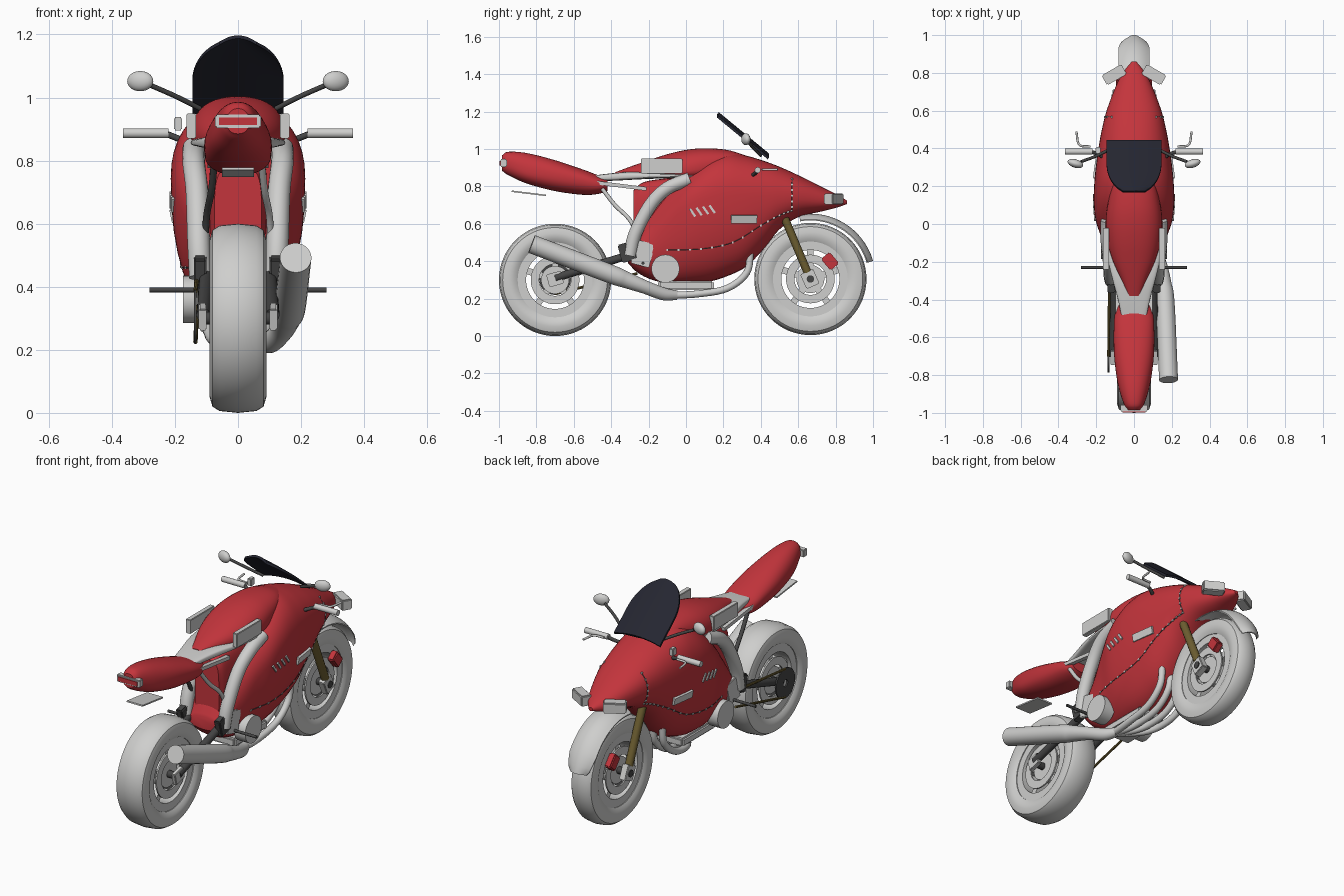
import bpy, bmesh
from math import sin, cos, pi, radians, sqrt, copysign
from mathutils import Vector, Matrix, Euler
from mathutils.bvhtree import BVHTree

cube = bpy.data.objects.get("Cube")
if cube:
    bpy.data.objects.remove(cube, do_unlink=True)


def material(name, color, rough=0.5):
    m = bpy.data.materials.new(name)
    m.use_nodes = True
    m.diffuse_color = (*color, 1)
    node = m.node_tree.nodes["Principled BSDF"]
    node.inputs["Base Color"].default_value = (*color, 1)
    node.inputs["Roughness"].default_value = rough
    return m


RED = material("paint red", (0.55, 0.035, 0.045))
GREY = material("light grey", (0.62, 0.62, 0.61))
STEEL = material("dark steel", (0.06, 0.06, 0.06))
GOLD = material("fork gold", (0.15, 0.11, 0.03))
BLACK = material("screen black", (0.018, 0.019, 0.03))


def finish(name, bm, mat, angle=35):
    bmesh.ops.remove_doubles(bm, verts=bm.verts, dist=1e-5)
    bmesh.ops.recalc_face_normals(bm, faces=bm.faces)
    me = bpy.data.meshes.new(name)
    bm.to_mesh(me)
    bm.free()
    me.materials.append(mat)
    me.shade_smooth()
    me.set_sharp_from_angle(angle=radians(angle))
    ob = bpy.data.objects.new(name, me)
    bpy.context.collection.objects.link(ob)
    return ob


def skin(name, rings, mat, loop=False, angle=35):
    """Bridge closed rings of points; either cap the ends or join them."""
    bm = bmesh.new()
    vs = [[bm.verts.new(p) for p in r] for r in rings]
    n = len(vs[0])
    pairs = list(zip(vs, vs[1:])) + ([(vs[-1], vs[0])] if loop else [])
    for a, b in pairs:
        for i in range(n):
            j = (i + 1) % n
            bm.faces.new((a[i], a[j], b[j], b[i]))
    if not loop:
        bm.faces.new(vs[0])
        bm.faces.new(vs[-1])
    return finish(name, bm, mat, angle)


def smooth(keys, steps=6):
    """Catmull-Rom samples through tuples of any length."""
    k = [Vector(p) for p in keys]
    k = [k[0] * 2 - k[1]] + k + [k[-1] * 2 - k[-2]]
    out = []
    for a, b, c, d in zip(k, k[1:], k[2:], k[3:]):
        for s in range(steps):
            t = s / steps
            out.append((b * 2 + (c - a) * t + (a * 2 - b * 5 + c * 4 - d) * t**2
                        + (b * 3 - a - c * 3 + d) * t**3) / 2)
    return out + [k[-2]]


def loft(name, keys, mat, power=2.3, n=40):
    """Body shell from rows of y, bottom, top, half width, height of widest point."""
    rings = []
    for y, zb, zt, w, zw in smooth(keys):
        ring = []
        for i in range(n):
            c, s = cos(2 * pi * i / n), sin(2 * pi * i / n)
            h = zt - zw if s > 0 else zw - zb
            ring.append((copysign(abs(c) ** (2 / power), c) * w, y,
                         zw + copysign(abs(s) ** (2 / power), s) * h))
        rings.append(ring)
    return skin(name, rings, mat)


def tube(name, pts, r, mat, n=14, steps=6):
    """Round sweep; points may carry their own radius as a fourth value."""
    keys = [tuple(p) if len(p) == 4 else (*p, r) for p in pts]
    path = smooth(keys, steps if len(keys) > 2 else 1)
    rings = []
    for i, p in enumerate(path):
        d = (path[min(i + 1, len(path) - 1)] - path[max(i - 1, 0)]).xyz.normalized()
        q = d.to_track_quat('Z', 'Y')
        rings.append([p.xyz + q @ Vector((cos(2 * pi * k / n), sin(2 * pi * k / n), 0)) * p.w
                      for k in range(n)])
    return skin(name, rings, mat)


def lathe(name, center, profile, mat, n=64):
    """Spin a closed (x, radius) profile around the axle direction."""
    c = Vector(center)
    return skin(name, [[c + Vector((x, r * cos(a), r * sin(a))) for x, r in profile]
                       for a in (2 * pi * i / n for i in range(n))], mat, loop=True)


def box(name, loc, size, mat, rot=(0, 0, 0), bevel=0.0):
    bm = bmesh.new()
    m = Matrix.LocRotScale(Vector(loc), Euler([radians(a) for a in rot]), Vector(size))
    bmesh.ops.create_cube(bm, size=1, matrix=m)
    if bevel:
        bmesh.ops.bevel(bm, geom=bm.edges[:], offset=bevel, segments=2, affect='EDGES')
    return finish(name, bm, mat)


def ring_profile(w, r0, r1):
    return [(-w, r0), (w, r0), (w, r1), (-w, r1)]


# Wheels
def wheel(label, y, z, w):
    c = (0, y, z)
    tire = [(-w * .8, .2), (-w * .95, .22), (-w, .25), (-w * .9, .28), (-w * .65, .294), (0, .3)]
    lathe(label + "_tire", c, tire + [(-x, r) for x, r in tire[-2::-1]], GREY)
    lathe(label + "_rim", c, ring_profile(w * .75, .155, .21), GREY)
    lathe(label + "_hub", c, ring_profile(w * .6, 0, .075), GREY, 32)
    lathe(label + "_axle", c, ring_profile(.12, 0, .02), STEEL, 16)
    for s in (-1, 1):
        lathe(label + "_brake_disc", (s * w * .7, y, z), ring_profile(.004, .085, .13), GREY)
    for i in range(5):
        a = 72 * i + 18
        d = Vector((0, cos(radians(a)), sin(radians(a)))) * .115
        box(label + "_spoke", Vector(c) + d, (w, .11, .035), GREY, (a, 0, 0))


wheel("rear", -.7, .3, .09)
wheel("front", .665, .305, .068)

# Front fender
rings = []
for i in range(25):
    a = radians(16 + 84 * i / 24)
    w = .083 * min(1, .6 + .4 * sqrt(i / 5))
    row = [(w * k / 5, .349 - .03 * (k / 5) ** 2) for k in range(-5, 6)]
    row += [(x, r - .006) for x, r in reversed(row)]
    rings.append([(x, .665 + r * cos(a), .305 + r * sin(a)) for x, r in row])
skin("front_fender", rings, GREY)

# Fairing, tank, inner body, tail and seat
hull = loft("fairing", [
    (-.31, .39, .46, .09, .43), (-.26, .34, .55, .125, .44), (-.18, .3, .68, .14, .5),
    (-.08, .28, .79, .17, .62), (.02, .28, .88, .203, .7), (.12, .29, .95, .213, .74),
    (.22, .32, .98, .21, .75), (.32, .37, .965, .2, .75), (.42, .47, .935, .185, .75),
    (.5, .57, .905, .17, .75), (.6, .635, .86, .145, .75), (.72, .665, .8, .1, .73),
    (.8, .685, .76, .06, .72), (.86, .705, .725, .012, .715)], RED)
loft("tank", [
    (-.38, .86, .875, .03, .865), (-.3, .86, .905, .065, .865), (-.2, .85, .94, .11, .87),
    (-.1, .84, .972, .14, .87), (0, .83, .995, .15, .88), (.1, .83, 1.004, .14, .9),
    (.22, .85, .995, .11, .93), (.32, .9, .965, .06, .94)], RED)
loft("inner_body", [(-.28, .38, .78, .075, .6), (-.2, .36, .83, .09, .6),
                    (.1, .35, .86, .1, .6)], RED, 4)
loft("tail", [
    (-.985, .885, .965, .035, .92), (-.95, .86, .985, .055, .92), (-.85, .815, .978, .085, .88),
    (-.7, .775, .94, .105, .855), (-.55, .755, .89, .107, .83), (-.47, .76, .86, .1, .81),
    (-.42, .775, .845, .08, .81)], RED)
loft("seat", [
    (-.52, .83, .855, .06, .84), (-.4, .83, .87, .085, .85), (-.3, .835, .878, .112, .855),
    (-.2, .84, .875, .135, .855), (-.05, .845, .87, .15, .857), (.06, .85, .86, .13, .855)], GREY, 4)

# Windscreen
rings = []
for i in range(17):
    v = i / 16
    w = .145 * sqrt(1 - (max(0, v - .45) / .6) ** 2)
    row = [(w * k / 6, .445 - .27 * v, .975 + .222 * v - .02 * (k / 6) ** 2) for k in range(-6, 7)]
    rings.append(row + [(x, y - .008, z - .01) for x, y, z in reversed(row)])
skin("windscreen", rings, BLACK)

# Fairing fittings, placed on the shell surface
tree = BVHTree.FromPolygons([v.co.copy() for v in hull.data.vertices],
                            [p.vertices[:] for p in hull.data.polygons])


def on_hull(s, y, z):
    hit = tree.ray_cast(Vector((s, y, z)), Vector((-s, 0, 0)))[0]
    return hit or Vector((s * .15, y, z))


seam = smooth([(-.1, .46), (.08, .465), (.25, .5), (.4, .59), (.5, .645), (.565, .67)], 3)
seam += [Vector((.567, .69 + .03 * i)) for i in range(6)]
for s in (-1, 1):
    for y, z in seam:
        box("rivet", on_hull(s, y, z), (.008, .01, .01), GREY)
    tube("seam_line", [on_hull(s, y, z) for y, z in seam], .0025, STEEL, 6, 2)
    for i in range(4):
        box("vent", on_hull(s, .035 + .035 * i, .66 + .006 * i), (.012, .012, .05), GREY, (35, 0, 0))
    box("side_marker", on_hull(s, .31, .625), (.02, .14, .042), GREY, (0, s * 12, s * 8))
    box("headlight", (s * .105, .79, .732), (.12, .06, .06), GREY, (0, 0, -30 * s), .006)
    box("tank_panel", (s * .148, -.13, .91), (.03, .22, .08), GREY, (0, 0, 0), .003)

# Tail light and number plate
box("tail_light_housing", (0, -.975, .925), (.145, .035, .042), GREY, (0, 0, 0), .004)
box("tail_light_lens", (0, -.993, .925), (.12, .008, .024), RED)
box("number_plate", (0, -.84, .763), (.1, .185, .008), GREY, (-7, 0, 0))

for s in (-1, 1):
    # Frame and subframe
    tube("frame_spar", [(s * .12, -.3, .43), (s * .125, -.27, .55), (s * .13, -.19, .7),
                        (s * .14, -.1, .79), (s * .14, .02, .84)], .036, GREY)
    tube("subframe_strut", [(s * .075, -.45, .79), (s * .085, -.38, .7), (s * .1, -.3, .62),
                            (s * .105, -.24, .5)], .011, STEEL if s < 0 else GREY)
    box("seat_rail", (s * .085, -.36, .805), (.025, .3, .02), GREY, (-7, 0, 0))
    # Swingarm, pivot and foot pegs
    tube("swingarm", [(s * .1, -.28, .44), (s * .11, -.7, .31)], .022, STEEL)
    box("axle_block", (s * .112, -.7, .305), (.025, .08, .07), GREY, (15, 0, 0), .004)
    box("pivot_bracket", (s * .12, -.31, .45), (.04, .09, .1), STEEL, (15, 0, 0), .006)
    box("foot_plate", (s * .13, -.23, .44), (.02, .1, .13), GREY, (-15, 0, 0), .004)
    tube("foot_peg", [(s * .13, -.23, .39), (s * .28, -.23, .39)], .008, STEEL)
    lathe("engine_cover", (s * .14, -.11, .36), ring_profile(.035, 0, .075), GREY, 40)
    # Fork and brakes
    tube("fork_leg", [(s * .095, .515, .66), (s * .095, .65, .34)], .022, GOLD)
    box("fork_foot", (s * .095, .662, .305), (.04, .075, .085), GREY, (24, 0, 0), .004)
    box("brake_caliper", (s * .075, .77, .4), (.04, .06, .08), RED, (40, 0, 0), .006)
    # Handlebar, levers and mirrors
    tube("handlebar", [(s * .14, .34, .85), (s * .19, .37, .87), (s * .23, .383, .886)], .01, STEEL)
    tube("grip", [(s * .22, .383, .887), (s * .365, .383, .887)], .016, GREY)
    tube("lever", [(s * .23, .41, .89), (s * .29, .42, .89), (s * .305, .49, .89)], .006, GREY)
    tube("mirror_stalk", [(s * .12, .4, .965), (s * .2, .36, 1.005), (s * .28, .33, 1.04)], .008, STEEL)
    bm = bmesh.new()
    bmesh.ops.create_uvsphere(bm, u_segments=24, v_segments=14, radius=1, matrix=Matrix.LocRotScale(
        Vector((s * .31, .32, 1.052)), Euler((0, 0, s * .3)), Vector((.043, .022, .032))))
    finish("mirror", bm, GREY, 60)

box("fluid_reservoir", (-.19, .39, .917), (.026, .035, .042), GREY, (0, 0, 0), .004)

# Chain drive on the right-hand side of the rider's back
lathe("rear_sprocket", (-.135, -.7, .305), ring_profile(.004, .02, .085), STEEL, 40)
for top in (-1, 1):
    tube("chain_run", [(-.135, -.7, .305 + top * .08), (-.13, -.26, .38 + top * .045)], .007, GOLD, 8)

# Exhaust
for x in (-.09, -.03, .03, .09):
    tube("header_pipe", [(x, .345, .46), (x, .325, .34), (x, .22, .255), (x * .8 + .02, .06, .225),
                         (.085, -.08, .218)], .019, GREY)
tube("muffler", [(.08, -.05, .218, .025), (.105, -.12, .225, .034), (.14, -.22, .262, .036),
                 (.155, -.32, .3, .044), (.165, -.42, .338, .05), (.183, -.825, .492, .05)],
     .05, GREY, 28)
box("engine_sump", (0, 0, .27), (.17, .3, .05), GREY, (0, 0, 0), .01)
